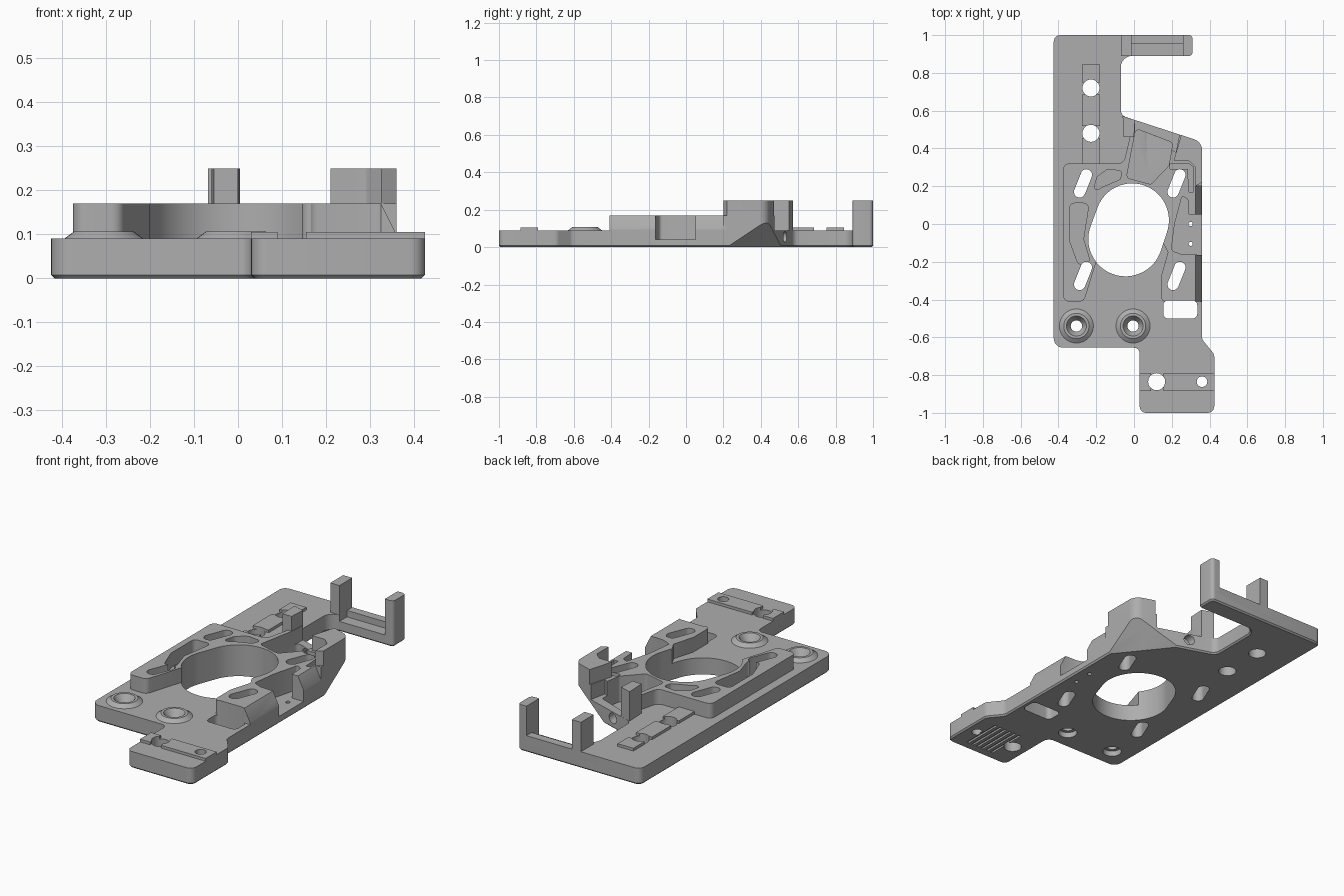
import bpy, bmesh, math
from mathutils import Vector

if "Cube" in bpy.data.objects:
    bpy.data.objects.remove(bpy.data.objects["Cube"])

grey = bpy.data.materials.new("plain_grey")
grey.diffuse_color = (0.42, 0.42, 0.42, 1)
grey.use_nodes = True
grey.node_tree.nodes["Principled BSDF"].inputs["Base Color"].default_value = grey.diffuse_color


def finish(bm, name):
    bmesh.ops.recalc_face_normals(bm, faces=bm.faces[:])
    if bm.calc_volume(signed=True) < 0:
        bmesh.ops.reverse_faces(bm, faces=bm.faces[:])
    me = bpy.data.meshes.new(name)
    bm.to_mesh(me)
    bm.free()
    me.materials.append(grey)
    ob = bpy.data.objects.new(name, me)
    bpy.context.scene.collection.objects.link(ob)
    return ob


def rounded(pts):
    """Outline from (x, y) or (x, y, corner radius) points."""
    out = []
    for i, p in enumerate(pts):
        c = Vector(p[:2])
        r = p[2] if len(p) > 2 else 0
        if not r:
            out.append(c)
            continue
        a = (Vector(pts[i - 1][:2]) - c).normalized()
        b = (Vector(pts[(i + 1) % len(pts)][:2]) - c).normalized()
        half = a.angle(b) / 2
        centre = c + (a + b).normalized() * (r / math.sin(half))
        s = c + a * (r / math.tan(half)) - centre
        e = c + b * (r / math.tan(half)) - centre
        start = math.atan2(s.y, s.x)
        sweep = math.atan2(s.x * e.y - s.y * e.x, s.dot(e))
        for k in range(7):
            t = start + sweep * k / 6
            out.append(centre + Vector((r * math.cos(t), r * math.sin(t))))
    return out


def prism(name, pts, z0, z1, chamfer=0):
    bm = bmesh.new()
    outline = rounded(pts)
    n = len(outline)
    low = [bm.verts.new((p.x, p.y, z0)) for p in outline]
    top = [bm.verts.new((p.x, p.y, z1)) for p in outline]
    base = bm.faces.new(low[::-1])
    bm.faces.new(top)
    for i in range(n):
        j = (i + 1) % n
        bm.faces.new((low[i], low[j], top[j], top[i]))
    if chamfer:
        bm.normal_update()
        bmesh.ops.bevel(bm, geom=base.edges[:], offset=chamfer, segments=1, affect='EDGES')
    return finish(bm, name)


def box(name, x0, x1, y0, y1, z0, z1, r=0):
    return prism(name, [(x0, y0, r), (x1, y0, r), (x1, y1, r), (x0, y1, r)], z0, z1)


def hull(name, pts):
    bm = bmesh.new()
    for p in pts:
        bm.verts.new(p)
    bmesh.ops.convex_hull(bm, input=bm.verts[:])
    bmesh.ops.delete(bm, geom=[v for v in bm.verts if not v.link_faces], context='VERTS')
    return finish(bm, name)


def circle(x, y, r, n=32):
    return [(x + r * math.cos(i * math.tau / n), y + r * math.sin(i * math.tau / n))
            for i in range(n)]


def capsule(name, a, b, ra, rb, z0, z1, n=32):
    """Upright solid around two circles, keeping only each circle's outer arc."""
    d = Vector(b) - Vector(a)
    tilt = math.acos((ra - rb) / d.length)
    ang = math.atan2(d.y, d.x)
    pts = []
    for c, r, t0, t1 in ((a, ra, ang + tilt, ang + math.tau - tilt), (b, rb, ang - tilt, ang + tilt)):
        for k in range(n // 2 + 1):
            t = t0 + (t1 - t0) * k / (n // 2)
            pts.append((c[0] + r * math.cos(t), c[1] + r * math.sin(t)))
    return prism(name, pts, z0, z1)


def cone(name, x, y, r0, r1, z0, z1):
    bm = bmesh.new()
    low = [bm.verts.new((*p, z0)) for p in circle(x, y, r0)]
    top = [bm.verts.new((*p, z1)) for p in circle(x, y, r1)]
    bm.faces.new(low[::-1])
    bm.faces.new(top)
    for i in range(32):
        bm.faces.new((low[i - 1], low[i], top[i], top[i - 1]))
    return finish(bm, name)


def volume(me):
    bm = bmesh.new()
    bm.from_mesh(me)
    v = bm.calc_volume(signed=True)
    bm.free()
    return v


def combine(target, tool, op):
    """Apply a boolean, accepting only a result of sensible volume."""
    old, part = volume(target.data), volume(tool.data)
    lo, hi = (old, old + part) if op == 'UNION' else (old - part, old)
    for solver in ('EXACT', 'MANIFOLD', 'FLOAT'):
        m = target.modifiers.new(op, 'BOOLEAN')
        m.operation, m.object, m.solver = op, tool, solver
        bpy.context.view_layer.update()
        dg = bpy.context.evaluated_depsgraph_get()
        me = bpy.data.meshes.new_from_object(target.evaluated_get(dg))
        target.modifiers.remove(m)
        if len(me.polygons) and lo - 1e-4 < volume(me) < hi + 1e-4:
            target.data = me
            break
    bpy.data.objects.remove(tool)


# Base plate with the rear arm and front tab
plate = prism("bracket_plate", [
    (-.425, -.655, .05), (.03, -.655, .03), (.03, -1, .035), (.425, -1, .035), (.425, -.69, .04),
    (.36, -.61, .04), (.36, .435, .06), (-.07, .575, .04), (-.07, .89, .06), (.31, .89, .02),
    (.31, 1, .02), (-.425, 1, .035)], 0, .09, .008)

# Raised motor platform, open at the front
adds = [prism("platform", [
    (-.375, -.41, .03), (-.265, -.41, .03), (-.2, -.2), (-.1, 0), (.1, 0), (.18, -.15),
    (.145, -.27), (.145, -.41, .02), (.36, -.41), (.36, .435, .06), (0, .552),
    (-.055, .32, .04), (-.375, .32, .03)], .05, .17)]

# Catch tower and its opposite post
adds.append(prism("tower", [
    (.25, .471), (.21, .335), (.29, .335, .02), (.325, .30), (.325, .2), (.36, .22),
    (.36, .435, .06)], .05, .25))
adds.append(prism("post", [(-.055, .46), (0, .46), (.005, .55), (-.06, .571)], .05, .25))

# Upright prongs on the arm
adds.append(box("left_prong", -.068, -.013, .89, 1, .05, .25))
adds.append(prism("right_prong", [(.26, .89), (.31, .89, .02), (.31, 1, .02), (.26, 1)], .05, .25))

# Low rails around the mounting holes
for y0, y1 in ((.315, .455), (.52, .685), (.75, .845)):
    adds.append(box("rear_rail", -.275, -.18, y0, y1, .05, .105))
for x0, x1 in ((.03, .09), (.155, .425)):
    adds.append(box("front_rail", x0, x1, -.885, -.79, .05, .105))

# Screw bosses
bosses = [(-.305, -.54), (-.005, -.54)]
for x, y in bosses:
    adds.append(cone("screw_boss", x, y, .097, .067, .085, .107))

for tool in adds:
    combine(plate, tool, 'UNION')

# Main oval bore
cuts = [capsule("bore", (-.01, .02), (-.045, -.08), .195, .197, -.1, .4, 64)]

# Slanted mounting slots
for x in (-.27, .225):
    for y in (.215, -.275):
        cuts.append(capsule("slot", (x - .018, y - .045), (x + .018, y + .045), .03, .03, -.1, .4))

# Lightening pockets and the deep switch pocket
cuts.append(prism("side_pocket", [(-.34, .11, .025), (-.34, -.09), (-.295, -.215, .02),
                                  (-.232, -.2, .02), (-.268, -.08), (-.238, .11, .025)], .09, .3))
cuts.append(prism("upper_pocket", [(-.22, .165, .015), (-.195, .25, .03), (-.14, .29, .03),
                                   (-.06, .28, .015), (-.075, .235, .015), (-.16, .2)], .09, .3))
cuts.append(prism("switch_pocket", [(.01, .505, .02), (.205, .43, .02), (.185, .31, .02),
                                    (.09, .21, .02), (-.04, .245, .02)], .03, .4))
cuts.append(prism("rear_gap", [(.008, .62), (.003, .44), (.19, .40), (.222, .38),
                               (.27, .62)], .09, .4))
cuts.append(prism("side_notch", [(.4, .05), (.29, .05), (.285, .13, .01), (.255, .15, .01),
                                 (.215, .0), (.197, -.14, .02), (.25, -.16), (.4, -.165)], .04, .4))
cuts.append(prism("tower_channel", [(.19, .32), (.29, .32, .02), (.315, .3), (.315, .17),
                                    (.29, .17), (.285, .29), (.19, .29)], .11, .3))

# Rounded window behind the front tab
cuts.append(box("window", .155, .335, -.5, -.405, -.1, .4, .025))

# Round holes
for x, y, r in ((-.228, .72, .045), (-.228, .48, .045), (.12, -.835, .045), (.36, -.835, .028),
                (.3, 0, .011), (.3, -.105, .011)):
    cuts.append(cone("hole", x, y, r, r, -.1, .4))
for x, y in bosses:
    cuts.append(cone("screw_hole", x, y, .03, .03, -.1, .4))
    cuts.append(cone("countersink", x, y, .03, .055, .07, .11))
    cuts.append(cone("bottom_recess", x, y, .048, .048, -.1, .03))

# Cable hole through the rear wall
cuts.append(hull("cable_hole", [(.07 + a, y, .055 + b) for a, b in circle(0, 0, .028, 24)
                                for y in (.38, .7)]))

# Step on the arm between the prongs
cuts.append(box("arm_step", -.013, .26, .85, .955, .055, .4))

# Sloped side edge
cuts.append(hull("side_chamfer", [(x, y, z) for y in (-.45, .2)
                                  for x, z in ((.32, .18), (.365, .09), (.45, .09), (.45, .18))]))

# Sloped underside at the rear right corner
p1, u, v = Vector((.36, .22, 0)), Vector((-.24, .3, 0)), Vector((0, .315, .21))
face = [p1 - u * .3, p1 + u * 1.1, p1 - u * .3 + v, p1 + u * 1.1 + v]
cuts.append(hull("corner_slope", face + [Vector((p.x, p.y, -.05)) for p in face]))

# Shallow grip grooves underneath
for i in range(6):
    x = .16 + i * .032
    cuts.append(box("groove", x, x + .013, -.95, -.72, -.05, .01))

for tool in cuts:
    combine(plate, tool, 'DIFFERENCE')

plate.data.materials.clear()
plate.data.materials.append(grey)
bpy.ops.object.select_all(action='DESELECT')
plate.select_set(True)
bpy.context.view_layer.objects.active = plate
bpy.ops.object.shade_smooth_by_angle(angle=math.radians(30))
